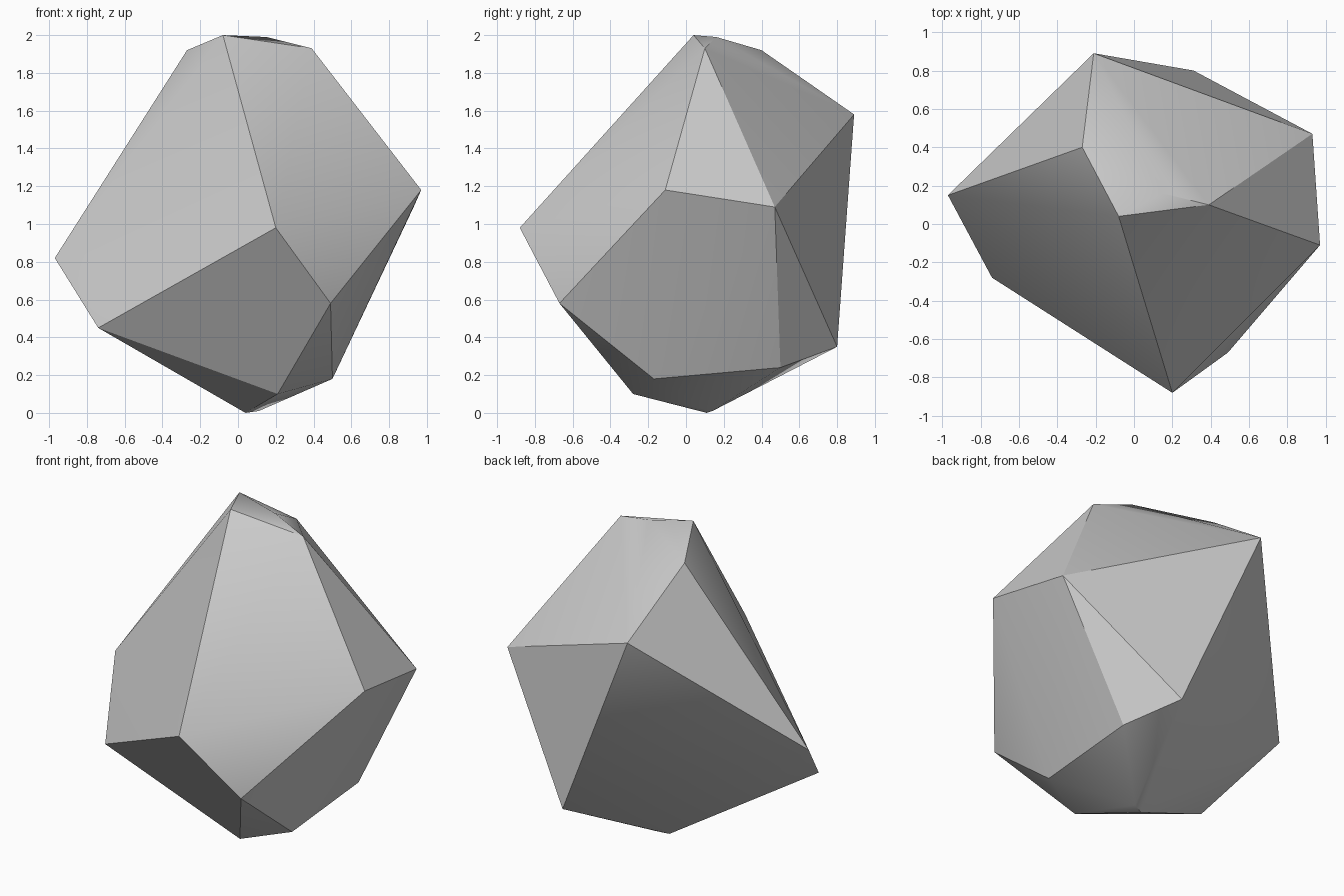
import bpy
import bmesh
from math import radians

# Remove the default object
default_cube = bpy.data.objects.get("Cube")
if default_cube:
    bpy.data.objects.remove(default_cube, do_unlink=True)


def make_material(name, colour):
    material = bpy.data.materials.new(name)
    material.use_nodes = True
    material.diffuse_color = colour
    shader = next(n for n in material.node_tree.nodes if n.type == "BSDF_PRINCIPLED")
    shader.inputs["Base Color"].default_value = colour
    shader.inputs["Roughness"].default_value = 0.8
    return material


def make_hull(name, corners, material):
    """Wrap a tight convex skin around the corner points."""
    bm = bmesh.new()
    for corner in corners:
        bm.verts.new(corner)
    bmesh.ops.convex_hull(bm, input=bm.verts[:])
    bmesh.ops.recalc_face_normals(bm, faces=bm.faces[:])
    mesh = bpy.data.meshes.new(name)
    bm.to_mesh(mesh)
    bm.free()
    mesh.materials.append(material)
    hull = bpy.data.objects.new(name, mesh)
    bpy.context.collection.objects.link(hull)
    return hull


# Corners of the rock, grouped by height
crown = [(-.27, .4, 1.92), (-.08, .04, 2), (.15, .16, 1.99), (.39, .1, 1.93)]
shoulder = [(-.21, .89, 1.58), (.97, -.11, 1.18), (.93, .47, 1.09)]
waist = [(.2, -.88, .98), (-.97, .15, .82), (.49, -.67, .58), (-.74, -.28, .45)]
foot = [(.31, .8, .35), (.5, .5, .24), (.5, -.17, .18), (.21, -.28, .1)]
base = [(.04, .11, 0), (.11, .14, .01)]

# Chipped boulder with soft shading over its shallow edges
stone = make_material("stone grey", (.6, .6, .6, 1))
rock = make_hull("rock", crown + shoulder + waist + foot + base, stone)

bpy.ops.object.select_all(action="DESELECT")
rock.select_set(True)
bpy.context.view_layer.objects.active = rock
bpy.ops.object.shade_smooth_by_angle(angle=radians(30))
